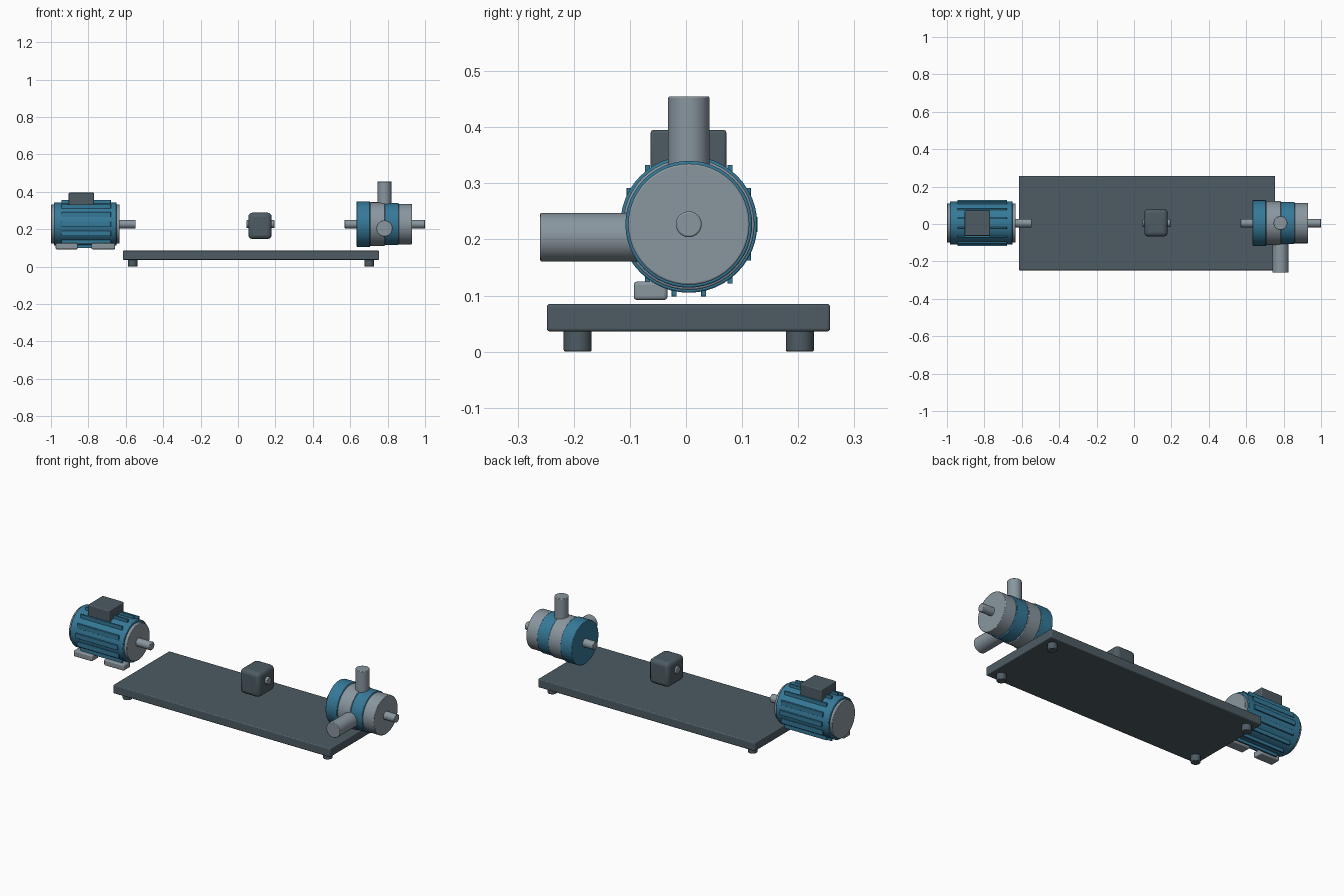
import bpy, math

if "Cube" in bpy.data.objects:
    bpy.data.objects.remove(bpy.data.objects["Cube"])

CY, CZ = 0.005, 0.227  # common shaft axis


def material(name, rgb):
    m = bpy.data.materials.new(name)
    m.diffuse_color = (*rgb, 1)
    m.use_nodes = True
    m.node_tree.nodes["Principled BSDF"].inputs["Base Color"].default_value = m.diffuse_color
    return m


BLUE = material("blue_paint", (0.036, 0.19, 0.315))
STEEL = material("grey_steel", (0.25, 0.305, 0.345))
DARK = material("dark_slate", (0.075, 0.105, 0.125))


def finish(ob, name, mat, bevel, segments=3):
    ob.name = name
    ob.data.materials.append(mat)
    bpy.ops.object.transform_apply(location=False, rotation=True, scale=True)
    if bevel:
        mod = ob.modifiers.new("soft_edges", "BEVEL")
        mod.width = bevel
        mod.segments = segments
        mod.limit_method = "ANGLE"
    bpy.ops.object.shade_smooth_by_angle(angle=math.radians(35))
    return ob


def box(name, lo, hi, mat, bevel=0.004):
    centre = [(a + b) / 2 for a, b in zip(lo, hi)]
    bpy.ops.mesh.primitive_cube_add(size=1, location=centre)
    ob = bpy.context.object
    ob.scale = [b - a for a, b in zip(lo, hi)]
    return finish(ob, name, mat, bevel)


def rod(name, axis, start, end, centre, r, mat, bevel=0.003):
    """Cylinder along an axis; centre gives the other two coordinates."""
    loc = list(centre)
    loc.insert("xyz".index(axis), (start + end) / 2)
    rot = {"x": (0, math.pi / 2, 0), "y": (math.pi / 2, 0, 0), "z": (0, 0, 0)}[axis]
    bpy.ops.mesh.primitive_cylinder_add(vertices=48, radius=r, depth=end - start,
                                        location=loc, rotation=rot)
    return finish(bpy.context.object, name, mat, bevel, 2)


# Base plate on four round feet
box("base_plate", (-0.615, -0.248, 0.036), (0.755, 0.257, 0.085), DARK, 0.005)
for x in (-0.563, 0.702):
    for y in (-0.193, 0.203):
        rod("base_foot", "z", 0, 0.045, (x, y), 0.025, DARK)

# Motor: body, end caps and shaft
AX = (CY, CZ)
rod("motor_body", "x", -0.985, -0.65, AX, 0.115, BLUE)
rod("motor_rear_cap", "x", -1.0, -0.97, AX, 0.104, STEEL)
rod("motor_front_cap", "x", -0.665, -0.633, AX, 0.104, STEEL)
rod("motor_shaft", "x", -0.66, -0.547, AX, 0.023, STEEL)

# Cooling fins, upright strips set around the body
for i in range(14):
    a = i * math.tau / 14
    y, z = CY + 0.118 * math.cos(a), CZ + 0.118 * math.sin(a)
    box("cooling_fin", (-0.945, y - 0.0045, z - 0.0135),
        (-0.68, y + 0.0045, z + 0.0135), BLUE, 0.001)

# Terminal box and mounting feet
box("terminal_box", (-0.905, -0.063, 0.31), (-0.77, 0.072, 0.395), DARK, 0.005)
for x0, x1 in ((-0.975, -0.857), (-0.783, -0.657)):
    box("motor_foot", (x0, -0.093, 0.092), (x1, -0.033, 0.125), STEEL, 0.006)

# Coupling guard with a stub shaft through it
box("coupling_guard", (0.055, -0.067, 0.147), (0.18, 0.081, 0.288), DARK, 0.022)
rod("coupling_shaft", "x", 0.045, 0.195, AX, 0.021, STEEL)

# Pump: stepped casing discs on one shaft
rod("pump_shaft", "x", 0.57, 1.0, AX, 0.023, STEEL)
for name, x0, x1, r, mat in (
        ("pump_rear_flange", 0.634, 0.706, 0.122, BLUE),
        ("pump_inner_casing", 0.706, 0.785, 0.117, STEEL),
        ("pump_outer_casing", 0.785, 0.859, 0.113, BLUE),
        ("pump_front_cover", 0.859, 0.931, 0.108, STEEL)):
    rod(name, "x", x0, x1, AX, r, mat)

# Pump ports
rod("outlet_port", "z", 0.25, 0.455, (0.783, CY), 0.037, STEEL)
rod("inlet_port", "y", -0.26, -0.02, (0.783, 0.204), 0.0435, STEEL)
